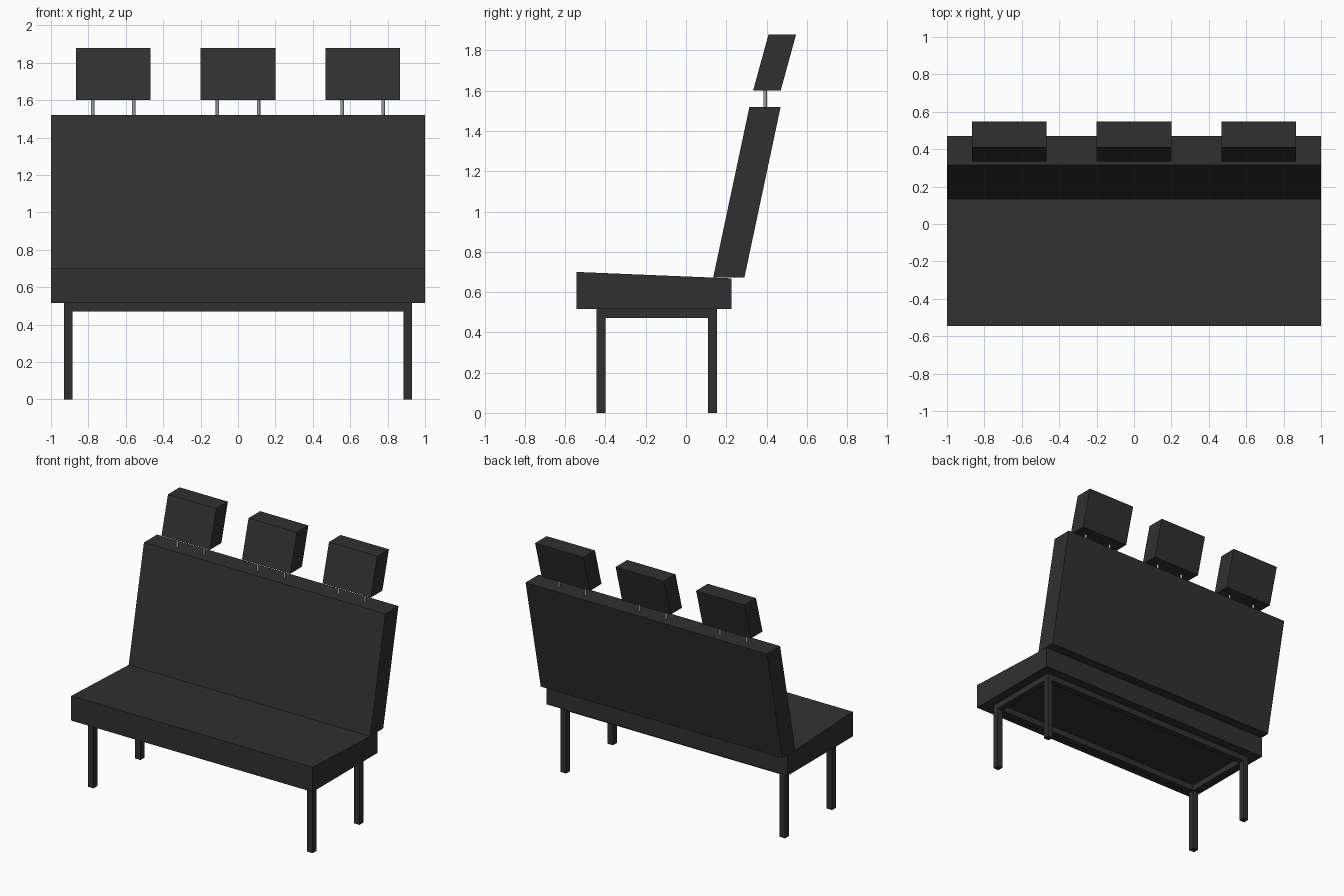
import bpy, bmesh

cube = bpy.data.objects.get("Cube")
if cube:
    bpy.data.objects.remove(cube, do_unlink=True)


def material(name, value):
    mat = bpy.data.materials.new(name)
    mat.use_nodes = True
    colour = (value, value, value, 1)
    mat.diffuse_color = colour
    mat.node_tree.nodes["Principled BSDF"].inputs["Base Color"].default_value = colour
    return mat


CUSHION = material("charcoal upholstery", 0.03)
FRAME = material("black frame", 0.03)
METAL = material("grey metal", 0.35)


def add_object(name, bm, mat):
    bmesh.ops.recalc_face_normals(bm, faces=bm.faces)
    mesh = bpy.data.meshes.new(name)
    bm.to_mesh(mesh)
    bm.free()
    mesh.materials.append(mat)
    obj = bpy.data.objects.new(name, mesh)
    bpy.context.collection.objects.link(obj)
    return obj


def side_profile(name, points, x_min, x_max, mat):
    """Extrude a (y, z) outline along x."""
    bm = bmesh.new()
    face = bm.faces.new([bm.verts.new((x_min, y, z)) for y, z in points])
    extruded = bmesh.ops.extrude_face_region(bm, geom=[face])["geom"]
    verts = [v for v in extruded if isinstance(v, bmesh.types.BMVert)]
    bmesh.ops.translate(bm, verts=verts, vec=(x_max - x_min, 0, 0))
    return add_object(name, bm, mat)


def box(name, x, y, z, mat):
    """Box from (min, max) ranges."""
    return side_profile(name, [(y[0], z[0]), (y[1], z[0]), (y[1], z[1]), (y[0], z[1])],
                        x[0], x[1], mat)


# Bench cushion and leaning backrest
side_profile("seat", [(-0.545, 0.515), (0.225, 0.515), (0.225, 0.668), (-0.545, 0.70)],
             -1, 1, CUSHION)
side_profile("backrest", [(0.135, 0.672), (0.29, 0.672), (0.47, 1.52), (0.315, 1.52)],
             -1, 1, CUSHION)

# Three headrests, each on two round posts
for label, x in (("right", -0.667), ("middle", 0), ("left", 0.667)):
    side_profile(label + "_headrest",
                 [(0.333, 1.6), (0.47, 1.6), (0.547, 1.88), (0.41, 1.88)],
                 x - 0.2, x + 0.2, CUSHION)
    for side, offset in (("right", -0.11), ("left", 0.11)):
        bm = bmesh.new()
        bmesh.ops.create_cone(bm, cap_ends=True, segments=16,
                              radius1=0.009, radius2=0.009, depth=0.14)
        bmesh.ops.translate(bm, verts=bm.verts, vec=(x + offset, 0.393, 1.56))
        post = add_object(f"{label}_headrest_{side}_post", bm, METAL)
        for poly in post.data.polygons:
            poly.use_smooth = len(poly.vertices) == 4

# Square-tube legs joined by a rectangular frame
BAR = 0.045
X, FRONT, BACK = 0.93, -0.445, 0.155
RAIL = (0.47, 0.515)
rows = {"front": (FRONT, FRONT + BAR), "back": (BACK - BAR, BACK)}
columns = {"right": (-X, -X + BAR), "left": (X - BAR, X)}
for row, y in rows.items():
    box(row + "_rail", (-X + BAR, X - BAR), y, RAIL, FRAME)
    for column, x in columns.items():
        box(f"{row}_{column}_leg", x, y, (0, RAIL[1]), FRAME)
for column, x in columns.items():
    box(column + "_rail", x, (FRONT + BAR, BACK - BAR), RAIL, FRAME)
